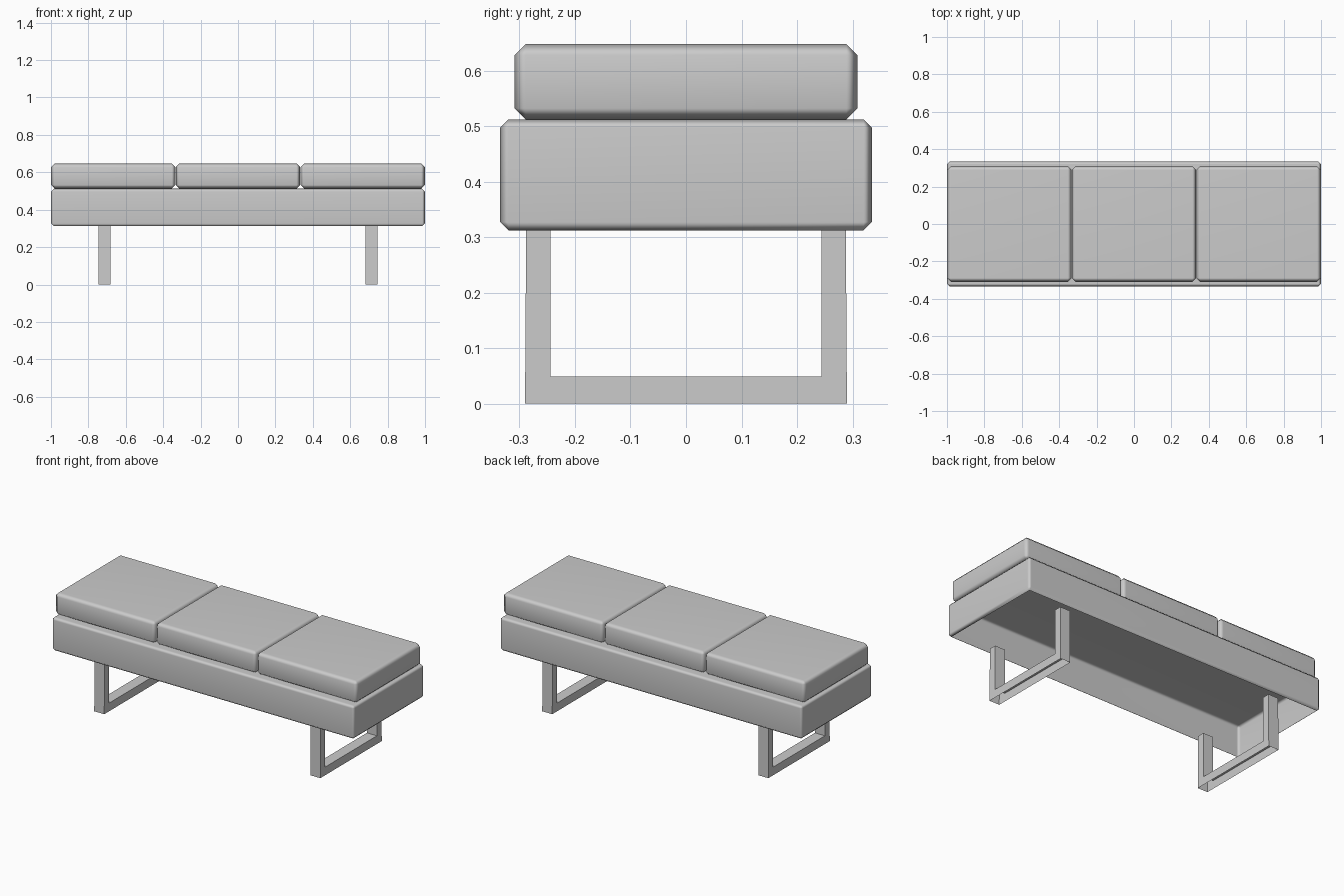
import bpy, bmesh
from mathutils import Vector

if "Cube" in bpy.data.objects:
    bpy.data.objects.remove(bpy.data.objects["Cube"])


def add_object(name, bm):
    mesh = bpy.data.meshes.new(name)
    bm.to_mesh(mesh)
    bm.free()
    ob = bpy.data.objects.new(name, mesh)
    bpy.context.collection.objects.link(ob)
    return ob


def padded_box(name, lo, hi, bevel, open_bottom=False):
    """Box with chamfered edges and soft shading."""
    lo, hi = Vector(lo), Vector(hi)
    bm = bmesh.new()
    bmesh.ops.create_cube(bm, size=1)
    for v in bm.verts:
        v.co = (lo + hi) / 2 + v.co * (hi - lo)
    bmesh.ops.bevel(bm, geom=bm.edges[:], offset=bevel, segments=1,
                    profile=0.5, affect='EDGES')
    bm.normal_update()
    if open_bottom:
        under = [f for f in bm.faces if f.normal.z < -0.99]
        bmesh.ops.delete(bm, geom=under, context='FACES')
    for f in bm.faces:
        f.smooth = True
    ob = add_object(name, bm)
    mod = ob.modifiers.new("soft_edges", 'WEIGHTED_NORMAL')
    mod.keep_sharp = True
    return ob


def sled_leg(name, x, width=0.066):
    """U-shaped leg, open underneath and where it meets the base."""
    outer = [(-0.288, 0.314), (-0.29, 0), (0.29, 0), (0.288, 0.314)]
    inner = [(-0.244, 0.314), (-0.244, 0.049), (0.244, 0.049), (0.244, 0.314)]
    bm = bmesh.new()
    o, i = [[[bm.verts.new((x + s * width / 2, y, z)) for y, z in prof]
             for s in (-1, 1)] for prof in (outer, inner)]
    for k in range(3):
        for s in (0, 1):
            bm.faces.new((o[s][k], o[s][k + 1], i[s][k + 1], i[s][k]))
        bm.faces.new((i[0][k], i[0][k + 1], i[1][k + 1], i[1][k]))
        if k != 1:
            bm.faces.new((o[0][k], o[0][k + 1], o[1][k + 1], o[1][k]))
    bmesh.ops.recalc_face_normals(bm, faces=bm.faces[:])
    return add_object(name, bm)


# Hollow base
padded_box("base", (-1, -0.335, 0.312), (1, 0.335, 0.512), 0.015, open_bottom=True)

# Three seat cushions
for n, label in enumerate(("left", "middle", "right")):
    x0 = -1 + n * 2 / 3
    padded_box(label + "_cushion", (x0 + 0.001, -0.309, 0.512),
               (x0 + 2 / 3 - 0.001, 0.309, 0.648), 0.02)

# Sled legs
sled_leg("left_leg", -0.714)
sled_leg("right_leg", 0.714)
